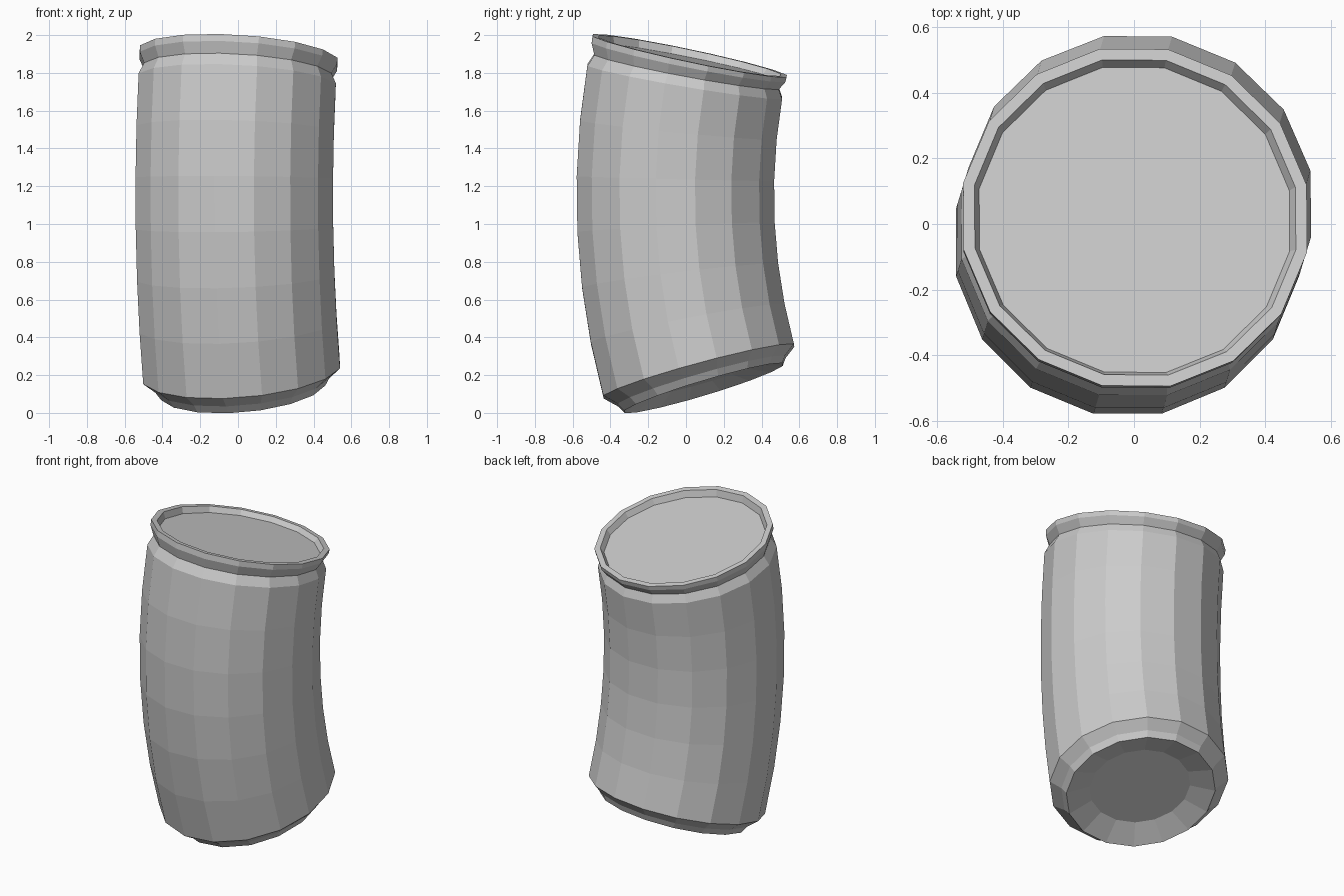
import bpy, bmesh
from math import sin, cos, pi, radians
from mathutils import Vector

cube = bpy.data.objects.get("Cube")
if cube:
    bpy.data.objects.remove(cube, do_unlink=True)

SIDES = 16
BEND_RADIUS = 3.41
MIDDLE = Vector((-0.02, -0.057, 1.155))      # where the bent axis is upright
TOWARD = Vector((sin(radians(17)), cos(radians(17)), 0))  # inside of the bend
ACROSS = Vector((TOWARD.y, -TOWARD.x, 0))

metal = bpy.data.materials.new("plain_grey")
metal.use_nodes = True
grey = (0.6, 0.6, 0.6, 1)
metal.diffuse_color = grey
metal.node_tree.nodes["Principled BSDF"].inputs["Base Color"].default_value = grey


def bend(x, y, t):
    """Carry a point of the straight can onto the curved axis."""
    flat = Vector((x, y, 0))
    reach = BEND_RADIUS - flat.dot(TOWARD)
    angle = t / BEND_RADIUS
    return (MIDDLE + TOWARD * (BEND_RADIUS - reach * cos(angle))
            + ACROSS * flat.dot(ACROSS) + Vector((0, 0, reach * sin(angle))))


def lathe(name, profile, cap_start=False, cap_end=False):
    """Turn (radius, position along axis) pairs into a bent faceted shell."""
    bm = bmesh.new()
    rings = []
    for r, t in profile:
        angles = [2 * pi * (i + 0.5) / SIDES for i in range(SIDES)]
        rings.append([bm.verts.new(bend(r * cos(a), r * sin(a), t)) for a in angles])
    for low, high in zip(rings, rings[1:]):
        for i in range(SIDES):
            j = (i + 1) % SIDES
            bm.faces.new((low[i], low[j], high[j], high[i]))
    if cap_start:
        bm.faces.new(rings[0][::-1])
    if cap_end:
        bm.faces.new(rings[-1])
    mesh = bpy.data.meshes.new(name)
    bm.to_mesh(mesh)
    bm.free()
    mesh.materials.append(metal)
    obj = bpy.data.objects.new(name, mesh)
    bpy.context.collection.objects.link(obj)


BODY_LOW, BODY_HIGH, BODY_R, ROWS = -0.946, 0.602, 0.533, 6

# Recessed base with its stepped foot
lathe("base", [(0.30, -0.99), (0.445, -1.04), (0.47, -1.0), (BODY_R, BODY_LOW)],
      cap_start=True)

# Curved wall in even rows
step = (BODY_HIGH - BODY_LOW) / ROWS
lathe("can_wall", [(BODY_R, BODY_LOW + step * k) for k in range(ROWS + 1)])

# Shoulder, pinched neck and flared rim
lathe("neck_and_rim", [(BODY_R, BODY_HIGH), (0.506, 0.657), (0.533, 0.71),
                       (0.535, 0.742), (0.50, 0.742)])

# Sunken lid
lathe("lid", [(0.50, 0.742), (0.483, 0.705)], cap_end=True)
